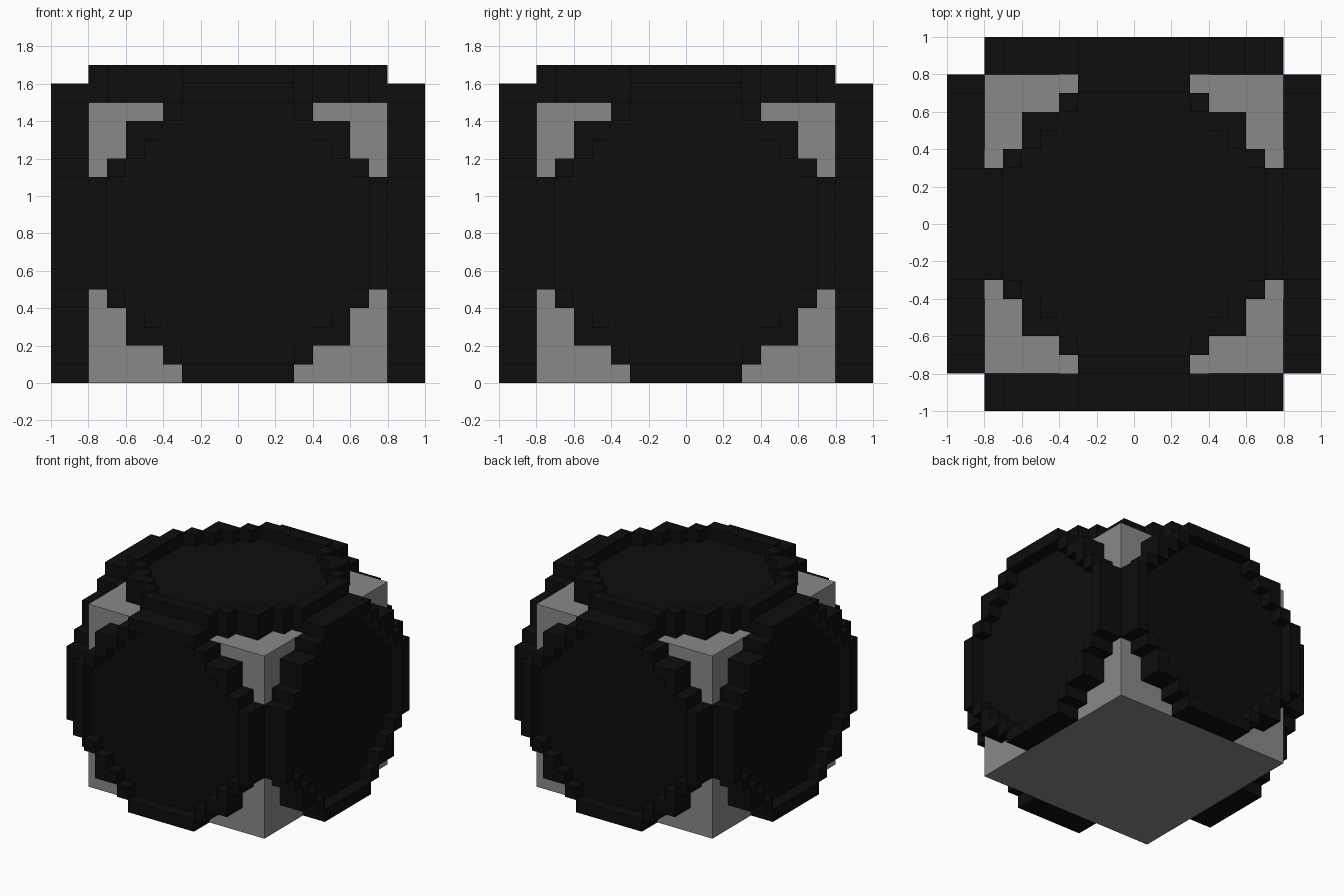
import bpy, bmesh, math
from mathutils import Matrix

if "Cube" in bpy.data.objects:
    bpy.data.objects.remove(bpy.data.objects["Cube"], do_unlink=True)


def make_material(name, value):
    mat = bpy.data.materials.new(name)
    mat.use_nodes = True
    col = (value, value, value, 1)
    mat.diffuse_color = col
    bsdf = mat.node_tree.nodes["Principled BSDF"]
    bsdf.inputs["Base Color"].default_value = col
    bsdf.inputs["Roughness"].default_value = 0.8
    return mat


def add_object(name, bm, mat, matrix):
    mesh = bpy.data.meshes.new(name)
    bm.to_mesh(mesh)
    bm.free()
    mesh.materials.append(mat)
    obj = bpy.data.objects.new(name, mesh)
    obj.matrix_world = matrix
    bpy.context.scene.collection.objects.link(obj)


grey = make_material("mid grey", 0.25)
black = make_material("black", 0.004)

CELL = 0.1
OUTER = (8, 8, 8, 7, 6, 6, 4, 3)   # half width of each row, counted from the centre
INNER = (7, 7, 7, 6, 5, 4, 3, 0)   # same for the sunken middle


def ring_index(i):
    return i if i >= 0 else -i - 1


def raise_faces(bm, faces, height):
    geom = bmesh.ops.extrude_face_region(bm, geom=faces)["geom"]
    verts = [g for g in geom if isinstance(g, bmesh.types.BMVert)]
    bmesh.ops.translate(bm, verts=verts, vec=(0, 0, height))
    return [g for g in geom if isinstance(g, bmesh.types.BMFace)]


def in_rim(face):
    c = face.calc_center_median()
    col, row = int(abs(c.x) / CELL), int(abs(c.y) / CELL)
    return col >= INNER[row]


def stepped_disc(name, matrix):
    """Blocky round plate with a raised rim."""
    bm = bmesh.new()
    for j in range(-8, 8):
        half = OUTER[ring_index(j)]
        for i in range(-half, half):
            corners = ((i, j), (i + 1, j), (i + 1, j + 1), (i, j + 1))
            bm.faces.new([bm.verts.new((a * CELL, b * CELL, 0)) for a, b in corners])
    bmesh.ops.remove_doubles(bm, verts=bm.verts[:], dist=0.001)
    top = raise_faces(bm, bm.faces[:], 0.1)
    raise_faces(bm, [f for f in top if in_rim(f)], 0.1)
    add_object(name, bm, black, matrix)


# Core block
bm = bmesh.new()
bmesh.ops.create_cube(bm, size=1)
bmesh.ops.scale(bm, verts=bm.verts[:], vec=(1.6, 1.6, 1.5))
add_object("core_block", bm, grey, Matrix.Translation((0, 0, 0.75)))

# Discs on the four sides and the top
for k, side in enumerate(("front", "left", "back", "right")):
    turn = Matrix.Rotation(k * math.pi / 2, 4, "Z")
    place = Matrix.Translation((0, -0.8, 0.8)) @ Matrix.Rotation(math.pi / 2, 4, "X")
    stepped_disc(side + "_disc", turn @ place)
stepped_disc("top_disc", Matrix.Translation((0, 0, 1.5)))
